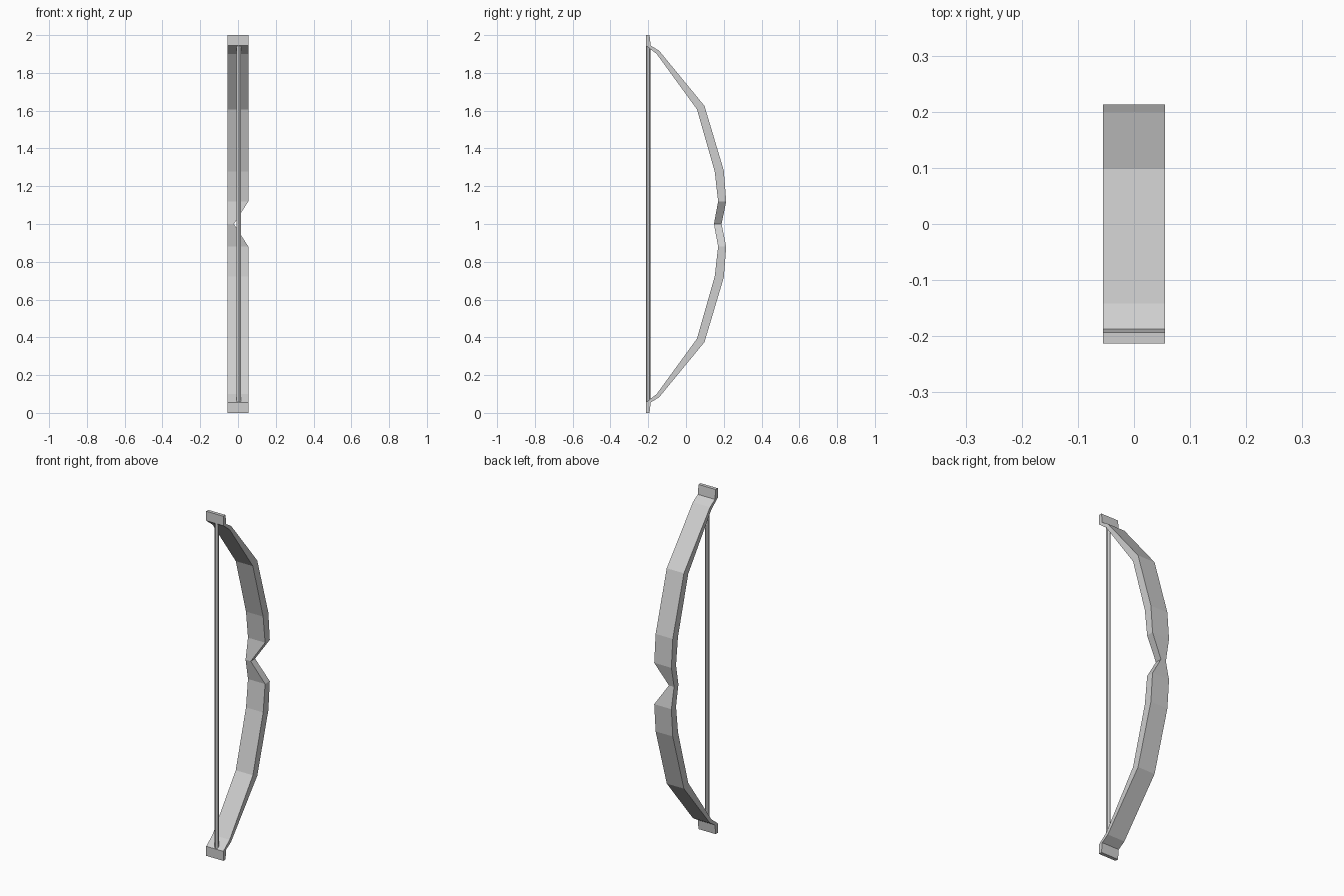
import bpy, bmesh, math

cube = bpy.data.objects.get("Cube")
if cube:
    bpy.data.objects.remove(cube, do_unlink=True)

grey = bpy.data.materials.new("light grey")
grey.use_nodes = True
COLOUR = (0.62, 0.62, 0.62, 1)
grey.diffuse_color = COLOUR
grey.node_tree.nodes["Principled BSDF"].inputs["Base Color"].default_value = COLOUR


def add_object(name, bm):
    bmesh.ops.recalc_face_normals(bm, faces=bm.faces)
    mesh = bpy.data.meshes.new(name)
    bm.to_mesh(mesh)
    bm.free()
    mesh.materials.append(grey)
    obj = bpy.data.objects.new(name, mesh)
    bpy.context.collection.objects.link(obj)
    return obj


# Bow stave: cross-sections from the top tip to the grip
# (inner y, inner z, outer y, outer z, left edge x)
HALF = 0.055
upper = [
    (-0.213, 2.000, -0.193, 2.000, HALF),
    (-0.213, 1.945, -0.187, 1.945, HALF),
    (-0.155, 1.900, -0.142, 1.917, HALF),
    (0.058, 1.607, 0.098, 1.625, HALF),
    (0.152, 1.278, 0.200, 1.283, HALF),
    (0.170, 1.120, 0.213, 1.120, HALF),
    (0.148, 1.000, 0.188, 1.000, -0.022),
]
# The lower limb mirrors the upper one about the notched grip
lower = [(a, 2 - b, c, 2 - d, x) for a, b, c, d, x in reversed(upper[:-1])]

bm = bmesh.new()
rings = []
for yi, zi, yo, zo, x in upper + lower:
    corners = [(-HALF, yi, zi), (x, yi, zi), (x, yo, zo), (-HALF, yo, zo)]
    rings.append([bm.verts.new(c) for c in corners])
for a, b in zip(rings, rings[1:]):
    for i in range(4):
        j = (i + 1) % 4
        bm.faces.new((a[i], a[j], b[j], b[i]))
bm.faces.new(rings[0])
bm.faces.new(rings[-1])
add_object("bow_stave", bm)

# Bowstring: thin six-sided rod between the tips
bm = bmesh.new()
bmesh.ops.create_cone(bm, cap_ends=True, segments=6, radius1=0.0125,
                      radius2=0.0125, depth=1.89)
bmesh.ops.translate(bm, verts=bm.verts, vec=(0.004, -0.2, 1.0))
add_object("bowstring", bm)
